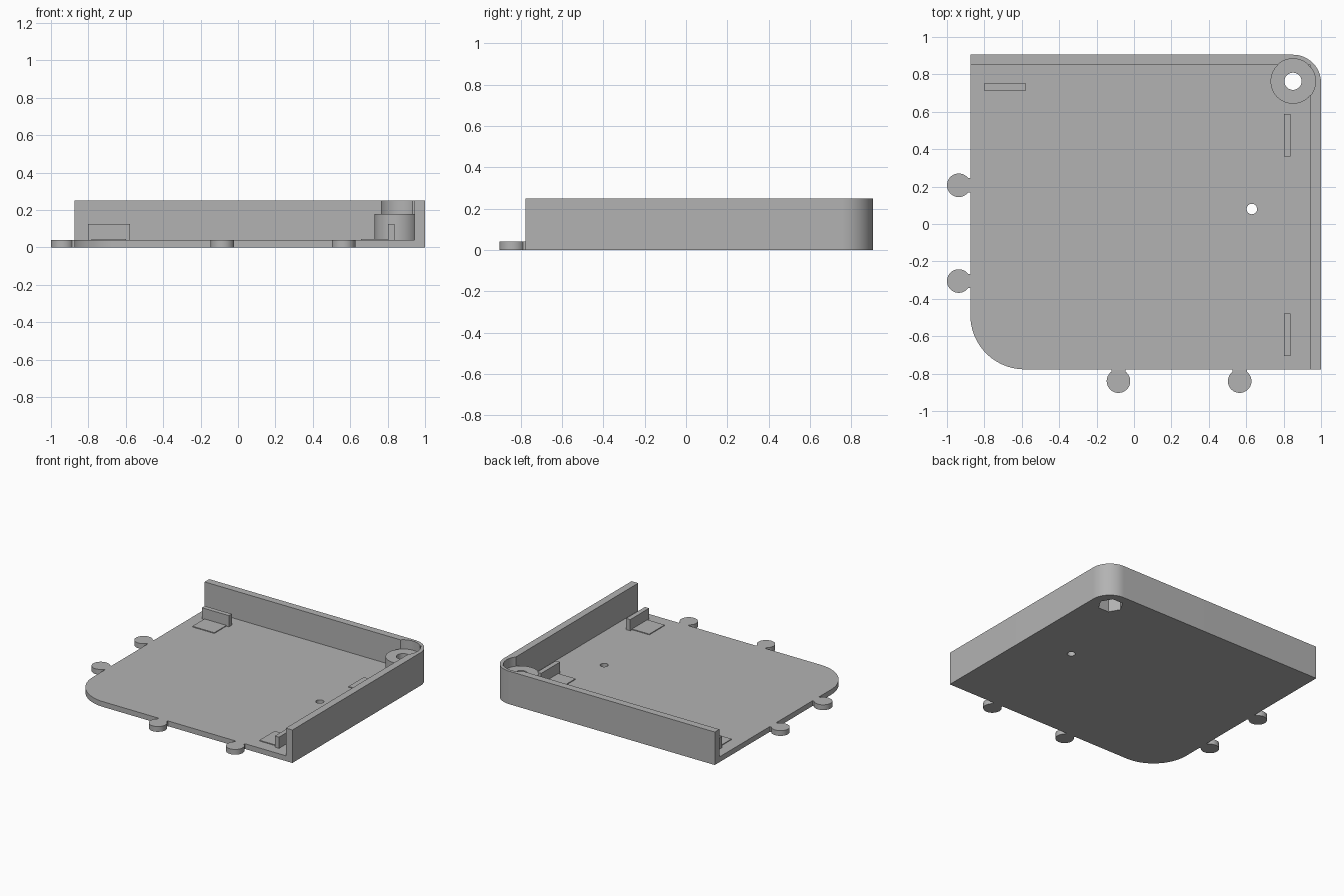
import bpy
import bmesh
from math import pi, sin, cos, radians

if "Cube" in bpy.data.objects:
    bpy.data.objects.remove(bpy.data.objects["Cube"])

grey = bpy.data.materials.new("light grey")
grey.use_nodes = True
grey.diffuse_color = (0.45, 0.45, 0.45, 1)
grey.node_tree.nodes["Principled BSDF"].inputs["Base Color"].default_value = (0.45, 0.45, 0.45, 1)

FLOOR, TOP, LEDGE = 0.04, 0.25, 0.18
BOSS = (0.85, 0.763)


def arc(cx, cy, r, start, end, steps):
    """Points along an arc, angles in degrees."""
    angles = [radians(start + (end - start) * i / steps) for i in range(steps + 1)]
    return [(cx + r * cos(a), cy + r * sin(a)) for a in angles]


def prism(name, outline, z0, z1):
    """Closed outline extruded upwards from z0 to z1."""
    bm = bmesh.new()
    base = bm.faces.new([bm.verts.new((x, y, z0)) for x, y in outline])
    top = bmesh.ops.extrude_face_region(bm, geom=[base])["geom"]
    verts = [v for v in top if isinstance(v, bmesh.types.BMVert)]
    bmesh.ops.translate(bm, verts=verts, vec=(0, 0, z1 - z0))
    bmesh.ops.recalc_face_normals(bm, faces=bm.faces)
    mesh = bpy.data.meshes.new(name)
    bm.to_mesh(mesh)
    bm.free()
    mesh.materials.append(grey)
    obj = bpy.data.objects.new(name, mesh)
    bpy.context.collection.objects.link(obj)
    return obj


def box(name, x0, x1, y0, y1, z0, z1):
    return prism(name, [(x0, y0), (x1, y0), (x1, y1), (x0, y1)], z0, z1)


def cylinder(name, centre, r, z0, z1, sides=64):
    return prism(name, arc(*centre, r, 0, 360, sides)[:-1], z0, z1)


def activate(obj):
    bpy.ops.object.select_all(action="DESELECT")
    obj.select_set(True)
    bpy.context.view_layer.objects.active = obj


def combine(target, tool, operation):
    """Apply a boolean and discard the tool."""
    activate(target)
    mod = target.modifiers.new("boolean", "BOOLEAN")
    mod.operation, mod.solver, mod.object = operation, "EXACT", tool
    bpy.ops.object.modifier_apply(modifier=mod.name)
    bpy.data.objects.remove(tool)


# Tray: rounded block hollowed to leave the floor, back wall and left wall
outline = (arc(-0.585, -0.487, 0.29, 180, 270, 24) + [(1, -0.777)]
           + arc(0.85, 0.755, 0.15, 0, 90, 24) + [(-0.875, 0.905)])
tray = prism("tray", outline, 0, TOP)
combine(tray, box("hollow", -1.2, 0.945, -1.2, 0.85, FLOOR, 0.5), "DIFFERENCE")

# Corner screw boss with head clearance, bore and hexagonal nut pocket
combine(tray, cylinder("boss", BOSS, 0.12, 0.02, 0.21), "UNION")
combine(tray, cylinder("head_clearance", BOSS, 0.1205, LEDGE, 0.5), "DIFFERENCE")
combine(tray, cylinder("bore", BOSS, 0.046, -0.1, 0.5, 40), "DIFFERENCE")
combine(tray, cylinder("nut_pocket", BOSS, 0.088, -0.1, 0.11, 6), "DIFFERENCE")

# Small pin hole in the floor
combine(tray, cylinder("pin_hole", (0.63, 0.08), 0.028, -0.1, 0.2, 32), "DIFFERENCE")
activate(tray)
bpy.ops.object.shade_smooth_by_angle(angle=radians(30))


# Interlocking knobs: round head and narrow neck in one outline
def knob(name, x, y, facing):
    gap = 37
    head = arc(0, 0, 0.063, gap, 360 - gap, 40)
    neck = [(0.064, -0.038), (0.064, 0.038)]
    turn = radians(facing)
    pts = [(x + px * cos(turn) - py * sin(turn), y + px * sin(turn) + py * cos(turn))
           for px, py in head + neck]
    activate(prism(name, pts, 0, FLOOR))
    bpy.ops.object.shade_smooth_by_angle(angle=radians(30))


for i, y in enumerate((0.207, -0.305)):
    knob(f"right_knob_{i + 1}", -0.937, y, 0)
for i, x in enumerate((-0.083, 0.565)):
    knob(f"front_knob_{i + 1}", x, -0.84, 90)

# Upright clips, each with a thin pad on its inner side
box("back_clip", -0.803, -0.577, 0.715, 0.75, FLOOR, 0.125)
box("back_pad", -0.782, -0.598, 0.57, 0.715, FLOOR, 0.046)
for i, y in enumerate((0.475, -0.592)):
    box(f"left_clip_{i + 1}", 0.803, 0.838, y - 0.113, y + 0.113, FLOOR, 0.125)
    box(f"left_pad_{i + 1}", 0.658, 0.803, y - 0.092, y + 0.092, FLOOR, 0.046)
